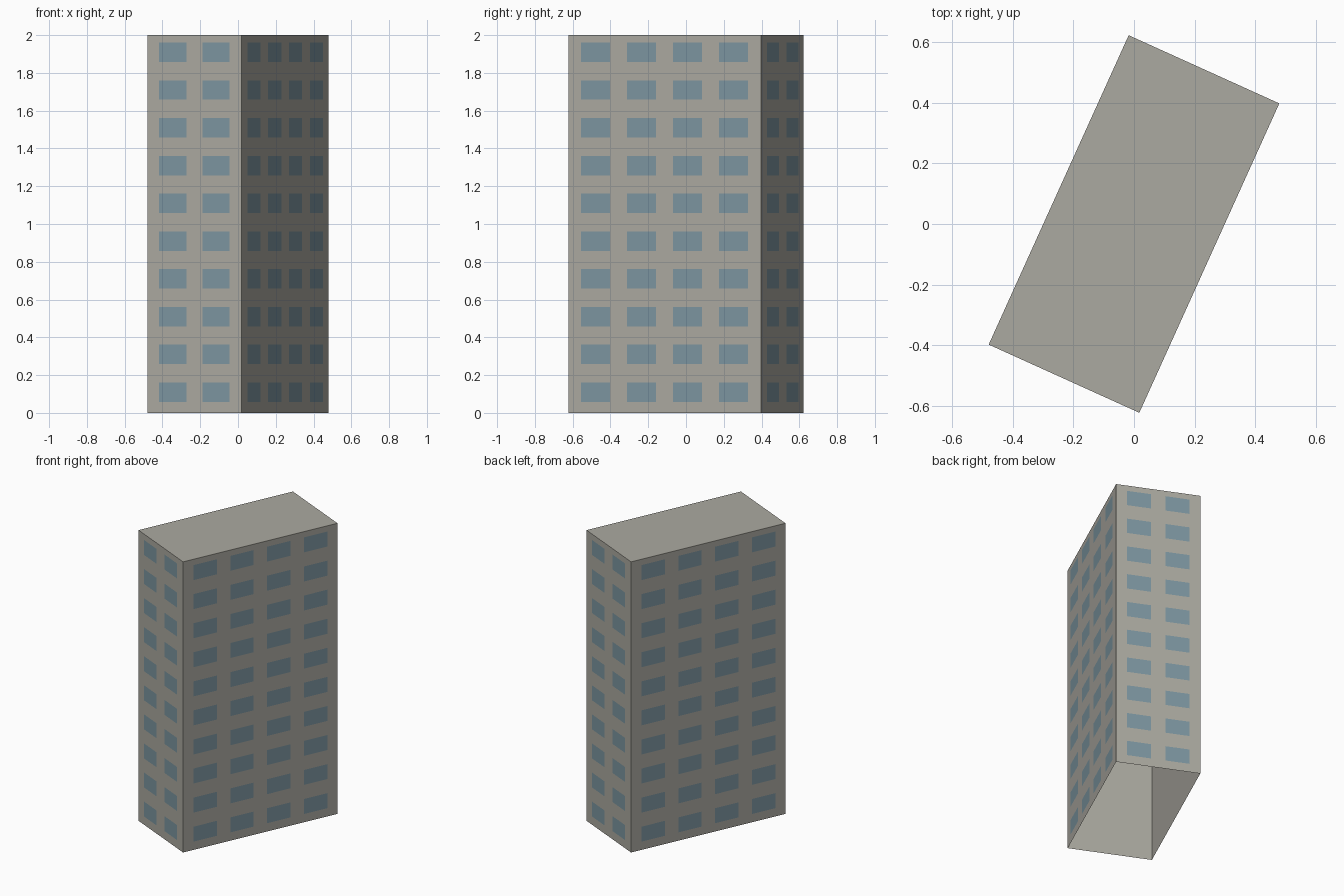
import bpy
import bmesh
from math import radians
from mathutils import Matrix, Vector

cube = bpy.data.objects.get("Cube")
if cube:
    bpy.data.objects.remove(cube, do_unlink=True)

WIDTH, DEPTH, HEIGHT = 0.545, 1.119, 2.0
FLOORS = 10
TURN = Matrix.Rotation(radians(-24.35), 4, "Z")


def make_material(name, rgb):
    mat = bpy.data.materials.new(name)
    mat.use_nodes = True
    mat.diffuse_color = (*rgb, 1)
    bsdf = mat.node_tree.nodes["Principled BSDF"]
    bsdf.inputs["Base Color"].default_value = (*rgb, 1)
    bsdf.inputs["Roughness"].default_value = 0.9
    return mat


def add_object(name, bm, mat):
    bm.transform(TURN)
    mesh = bpy.data.meshes.new(name)
    bm.to_mesh(mesh)
    bm.free()
    mesh.materials.append(mat)
    obj = bpy.data.objects.new(name, mesh)
    bpy.context.collection.objects.link(obj)
    return obj


concrete = make_material("warm grey concrete", (0.41, 0.40, 0.355))
glass = make_material("blue grey glass", (0.205, 0.305, 0.355))

# Hollow tower shell: four walls and a flat roof, open underneath
bm = bmesh.new()
bmesh.ops.create_cube(bm, size=1)
bmesh.ops.scale(bm, vec=(WIDTH, DEPTH, HEIGHT), verts=bm.verts)
bmesh.ops.translate(bm, vec=(0, 0, HEIGHT / 2), verts=bm.verts)
floor = [f for f in bm.faces if f.normal.z < -0.5]
bmesh.ops.delete(bm, geom=floor, context="FACES_ONLY")
add_object("tower_walls_and_roof", bm, concrete)


# Window panes laid flush on one wall, in rows per floor
def add_windows(name, length, offset, angle, columns, pitch, pane):
    bm = bmesh.new()
    for row in range(FLOORS):
        low = 0.058 + row * HEIGHT / FLOORS
        high = low + 0.103
        for col in range(columns):
            mid = (col - (columns - 1) / 2) * pitch * length
            half = pane * length / 2
            corners = [(mid - half, low), (mid + half, low),
                       (mid + half, high), (mid - half, high)]
            bm.faces.new([bm.verts.new(Vector((u, -offset - 0.002, z)))
                          for u, z in corners])
    bm.transform(Matrix.Rotation(radians(angle), 4, "Z"))
    add_object(name, bm, glass)


for side, angle in (("front", 0), ("back", 180)):
    add_windows(side + "_windows", WIDTH, DEPTH / 2, angle, 2, 0.459, 0.288)
for side, angle in (("left", 90), ("right", -90)):
    add_windows(side + "_windows", DEPTH, WIDTH / 2, angle, 4, 0.239, 0.151)
